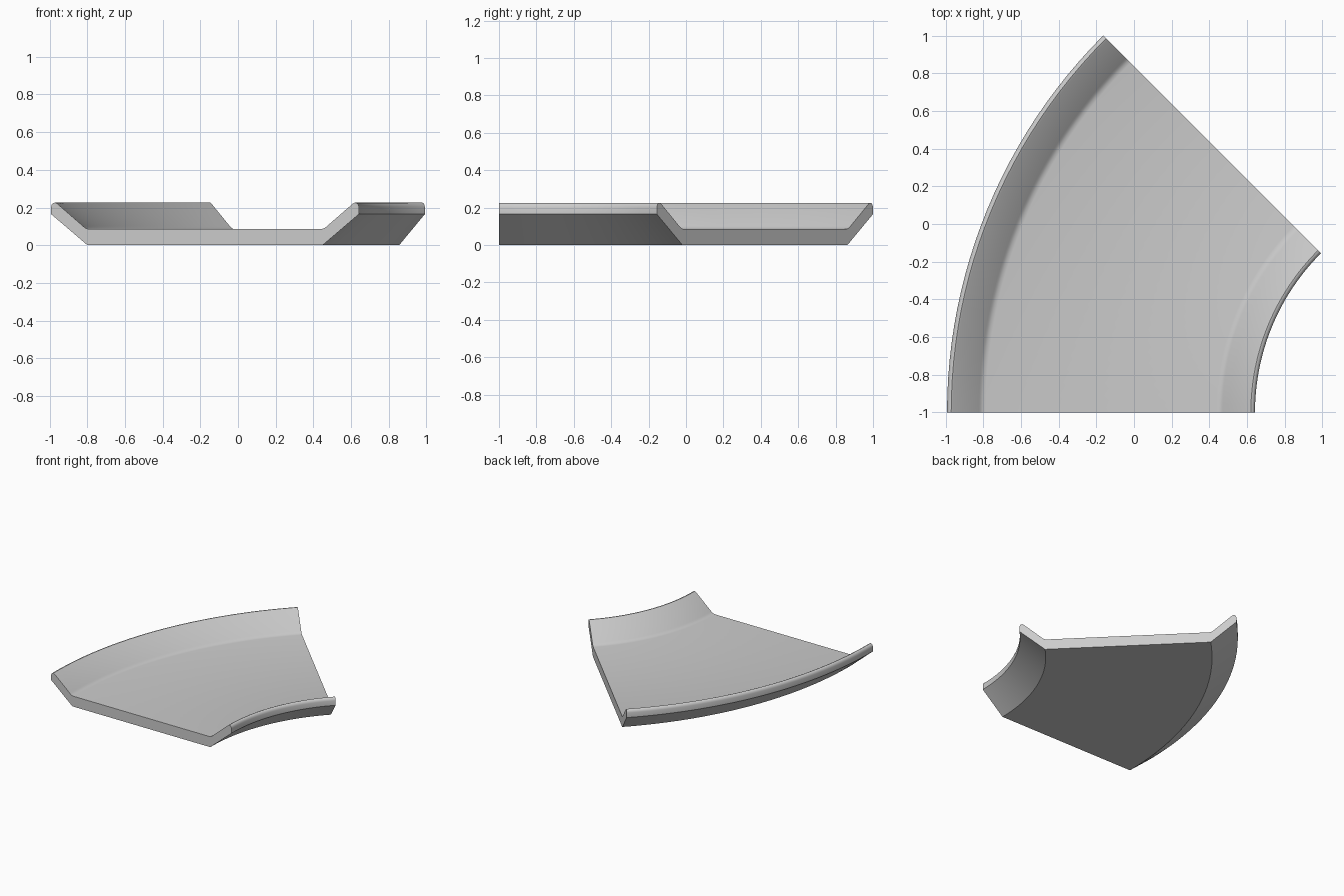
import bpy, bmesh, math

if "Cube" in bpy.data.objects:
    bpy.data.objects.remove(bpy.data.objects["Cube"])

SWEEP, STEPS = math.radians(45), 24
CX, CY = 1.836, -1.0      # axis of the bend
MID, FLOOR = -0.175, 0.085

# Half profile (distance from trough centreline, height), bottom corner up and over to the floor
half = [(0.624, 0), (0.817, 0.165), (0.817, 0.203), (0.813, 0.216), (0.805, 0.224),
        (0.795, 0.226), (0.785, 0.221), (0.648, 0.102), (0.640, 0.095),
        (0.628, 0.088), (0.612, FLOOR)]
profile = [(MID - d, z) for d, z in half] + [(MID + d, z) for d, z in reversed(half)]

# Sweep the tray section around the bend axis
bm = bmesh.new()
rings = []
for i in range(STEPS + 1):
    a = SWEEP * i / STEPS
    rings.append([bm.verts.new((CX - (CX - x) * math.cos(a), CY + (CX - x) * math.sin(a), z))
                  for x, z in profile])
n = len(profile)
for r0, r1 in zip(rings, rings[1:]):
    for j in range(n):
        k = (j + 1) % n
        bm.faces.new((r0[j], r0[k], r1[k], r1[j]))

# End caps
bm.faces.new(rings[0])
bm.faces.new(rings[-1][::-1])
bmesh.ops.recalc_face_normals(bm, faces=bm.faces)

mesh = bpy.data.meshes.new("curved_tray")
bm.to_mesh(mesh)
bm.free()
tray = bpy.data.objects.new("curved_tray", mesh)
bpy.context.collection.objects.link(tray)
bpy.context.view_layer.objects.active = tray
tray.select_set(True)
bpy.ops.object.shade_smooth_by_angle(angle=math.radians(35))
